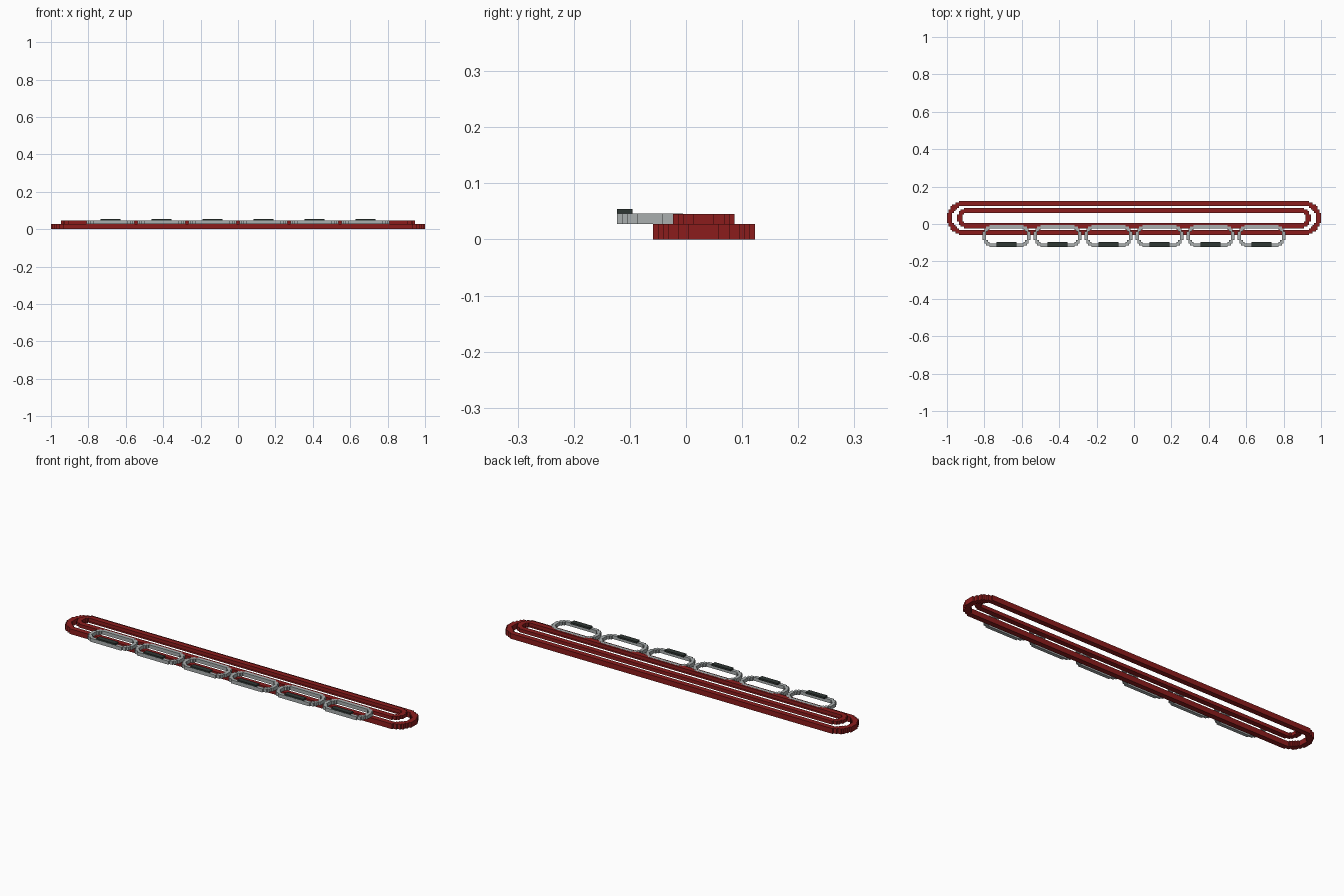
import bpy
import bmesh
import math
from mathutils import Matrix, Vector

cube = bpy.data.objects.get("Cube")
if cube:
    bpy.data.objects.remove(cube, do_unlink=True)

U = 1 / 110  # one block


def material(name, rgb):
    m = bpy.data.materials.new(name)
    m.use_nodes = True
    m.diffuse_color = (*rgb, 1)
    bsdf = next(n for n in m.node_tree.nodes if n.type == 'BSDF_PRINCIPLED')
    bsdf.inputs["Base Color"].default_value = (*rgb, 1)
    bsdf.inputs["Roughness"].default_value = 0.7
    return m


RED = material("dark_red", (0.26, 0.012, 0.012))
GREY = material("light_grey", (0.40, 0.43, 0.43))
DARK = material("dark_grey", (0.028, 0.038, 0.034))


def add_object(name, mesh, mat, location):
    mesh.materials.clear()
    mesh.materials.append(mat)
    obj = bpy.data.objects.new(name, mesh)
    obj.location = Vector(location) * U
    bpy.context.scene.collection.objects.link(obj)
    return obj


def stepped_oval(half, radius):
    """Outline of a long oval, rounded to whole blocks row by row."""
    side = []
    for row in range(round(2 * radius)):
        y = row - radius
        w = round(half - radius + math.sqrt(radius ** 2 - (y + 0.5) ** 2))
        if side and side[-1][0] == w:
            side[-1] = (w, y + 1)
        else:
            side += [(w, y), (w, y + 1)]
    return side + [(-x, y) for x, y in reversed(side)]


def oval_ring(name, half, radius, thick, height):
    """Flat ring mesh with a stepped outer edge and a stepped hole."""
    curve = bpy.data.curves.new(name, 'CURVE')
    curve.dimensions = '2D'
    curve.fill_mode = 'BOTH'
    curve.extrude = height * U / 2
    for inset in (0, thick):
        outline = stepped_oval(half - inset, radius - inset)
        spline = curve.splines.new('POLY')
        spline.points.add(len(outline) - 1)
        for p, (x, y) in zip(spline.points, outline):
            p.co = (x * U, y * U, 0, 1)
        spline.use_cyclic_u = True
    temp = bpy.data.objects.new(name, curve)
    bpy.context.scene.collection.objects.link(temp)
    graph = bpy.context.evaluated_depsgraph_get()
    mesh = bpy.data.meshes.new_from_object(temp.evaluated_get(graph))
    bpy.data.objects.remove(temp, do_unlink=True)
    bpy.data.curves.remove(curve)
    for face in mesh.polygons:
        face.use_smooth = False
    return mesh


def block(name, size):
    mesh = bpy.data.meshes.new(name)
    bm = bmesh.new()
    bmesh.ops.create_cube(bm, size=U, matrix=Matrix.Diagonal((*size, 1)))
    bm.to_mesh(mesh)
    bm.free()
    return mesh


# Two stacked loops of webbing
add_object("lower_loop", oval_ring("lower_loop", 110, 10, 3, 3), RED, (0, 3.5, 1.5))
add_object("upper_loop", oval_ring("upper_loop", 104, 6, 3, 2), RED, (0, 3.5, 4))

# Row of clips, each with a dark gate on its front edge
clip_mesh = oval_ring("clip", 14, 6.5, 2, 2)
gate_mesh = block("clip_gate", (12, 3, 1))
for i in range(6):
    x = 30 * i - 75
    # Nudged so the clip covers the loop where they overlap
    add_object(f"clip_{i + 1}", clip_mesh if i == 0 else clip_mesh.copy(), GREY, (x, -7.04, 4.06))
    add_object(f"clip_gate_{i + 1}", gate_mesh if i == 0 else gate_mesh.copy(), DARK, (x, -12, 5.5))
